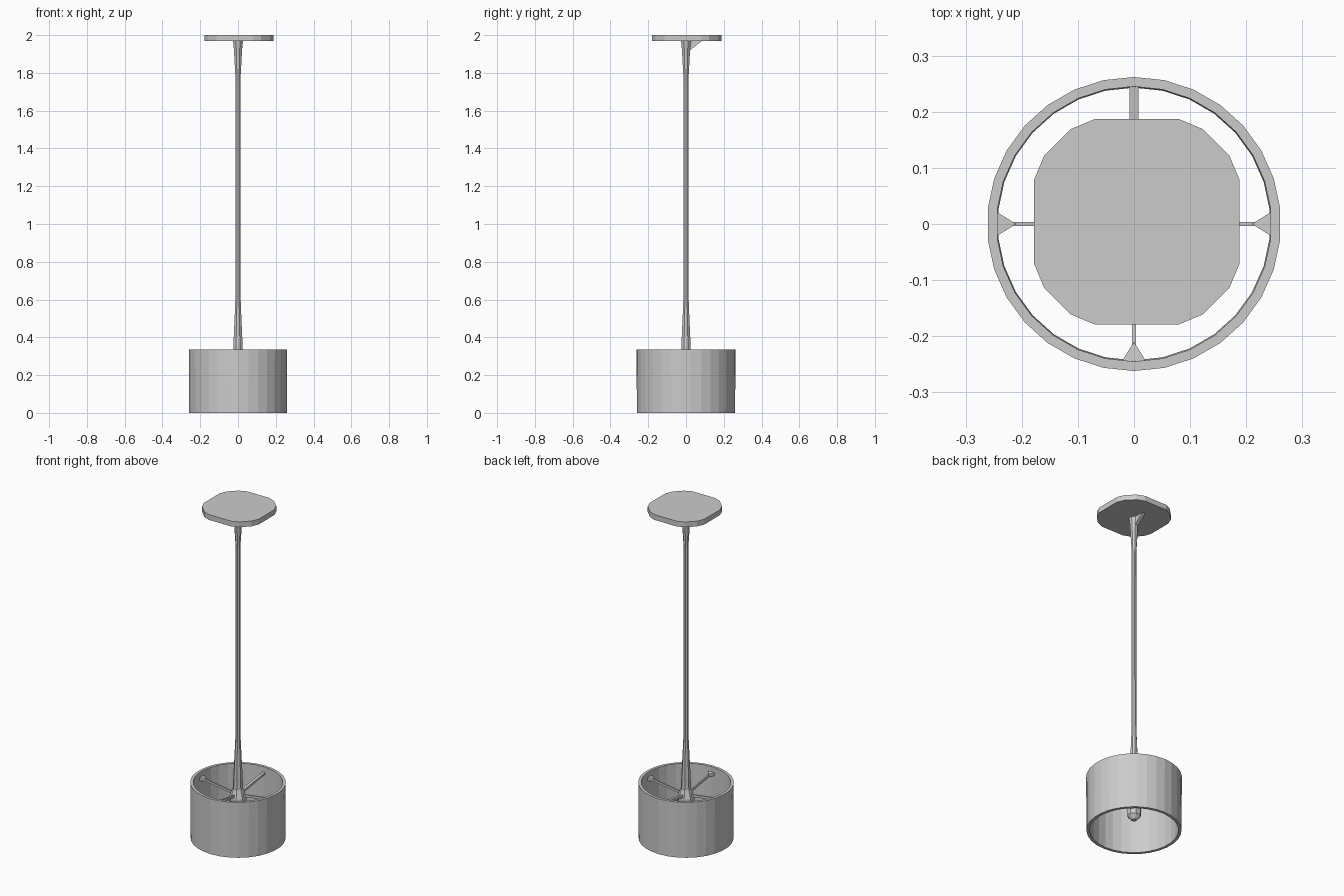
import bpy, bmesh, math
from mathutils import Vector

if "Cube" in bpy.data.objects:
    bpy.data.objects.remove(bpy.data.objects["Cube"])


def make_object(name, bm):
    bmesh.ops.recalc_face_normals(bm, faces=bm.faces)
    mesh = bpy.data.meshes.new(name)
    bm.to_mesh(mesh)
    bm.free()
    ob = bpy.data.objects.new(name, mesh)
    bpy.context.collection.objects.link(ob)
    return ob


def lathe(name, profile, sides, closed=False):
    """Revolve (radius, z) points around z; cap the ends unless closed."""
    bm = bmesh.new()
    turn = math.pi / sides
    rings = [[bm.verts.new((r * math.cos(2 * turn * i + turn),
                            r * math.sin(2 * turn * i + turn), z))
              for i in range(sides)] for r, z in profile]
    pairs = list(zip(rings, rings[1:]))
    if closed:
        pairs.append((rings[-1], rings[0]))
    for a, b in pairs:
        for i in range(sides):
            j = (i + 1) % sides
            bm.faces.new((a[i], a[j], b[j], b[i]))
    if not closed:
        bm.faces.new(rings[0])
        bm.faces.new(rings[-1])
    return make_object(name, bm)


def prism(name, outline, direction):
    """Extrude a flat outline along a direction."""
    bm = bmesh.new()
    face = bm.faces.new([bm.verts.new(p) for p in outline])
    new = bmesh.ops.extrude_face_region(bm, geom=[face])["geom"]
    bmesh.ops.translate(bm, vec=Vector(direction),
                        verts=[g for g in new if isinstance(g, bmesh.types.BMVert)])
    return make_object(name, bm)


# Open drum shade with a thin wall
lathe("drum_shade", [(0.26, 0.0), (0.262, 0.335), (0.245, 0.335), (0.243, 0.0)],
      30, closed=True)

# Ceiling plate: a round disc with four flattened sides
corner = [(0.183, 0.075), (0.165, 0.118), (0.118, 0.165), (0.075, 0.183)]
plate = []
for k in range(4):
    c, s = math.cos(k * math.pi / 2), math.sin(k * math.pi / 2)
    plate += [(x * c - y * s + 0.005, x * s + y * c + 0.004, 1.968) for x, y in corner]
prism("ceiling_plate", plate, (0, 0, 0.032))

# Rod with a flared top collar and a tapered lower sleeve
lathe("rod", [(0.014, 0.5), (0.013, 1.75), (0.024, 1.93), (0.029, 1.97)], 8)
lathe("lower_sleeve", [(0.03, 0.25), (0.026, 0.37), (0.019, 0.51), (0.016, 0.59)], 8)

# Small brace under the ceiling plate
prism("plate_brace", [(-0.01, 0.01, 1.91), (-0.01, 0.085, 1.97), (-0.01, 0.01, 1.97)],
      (0.02, 0, 0))

# Lamp holder and bulb hidden within the shade
lathe("lamp_holder", [(0.03, 0.30), (0.048, 0.25), (0.048, 0.22), (0.026, 0.17)], 8)
lathe("bulb", [(0.024, 0.18), (0.042, 0.13), (0.038, 0.09), (0.015, 0.065)], 8)

# Four spokes with wedge-shaped feet against the shade
for k, label in enumerate(("right", "back", "left", "front")):
    w = 0.008 if label == "back" else 0.004
    spoke = prism(label + "_spoke",
                  [(0.02, -w, 0.255), (0.25, -w, 0.29), (0.25, -w, 0.302), (0.02, -w, 0.27)],
                  (0, 2 * w, 0))
    spoke.rotation_euler.z = k * math.pi / 2
    if label != "back":
        foot = prism(label + "_spoke_foot",
                     [(0.252, -0.026, 0.287), (0.252, 0.026, 0.287), (0.21, 0, 0.284)],
                     (0, 0, 0.018))
        foot.rotation_euler.z = k * math.pi / 2
